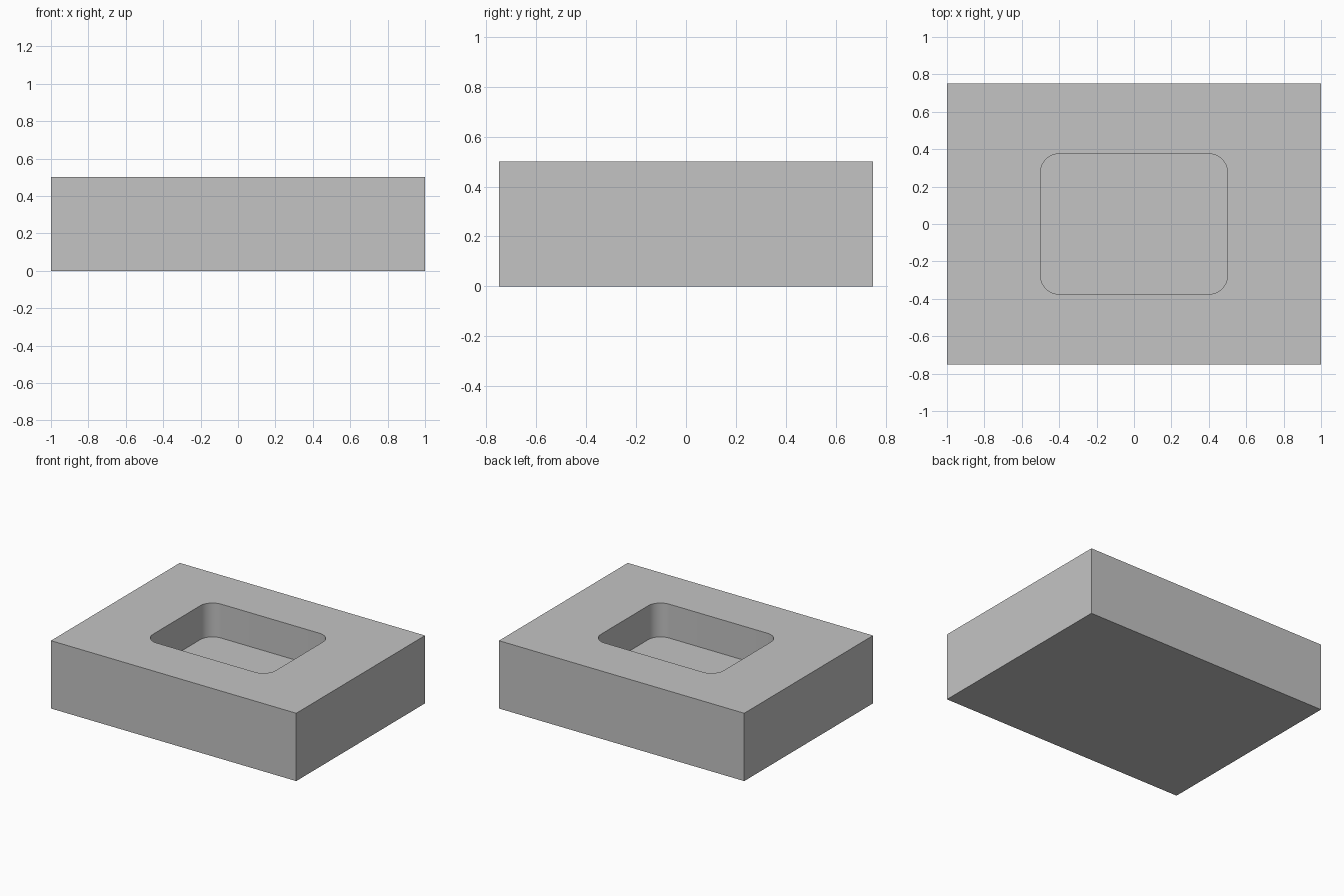
import bpy
import bmesh
from math import radians
from mathutils import Matrix, Vector

default = bpy.data.objects.get("Cube")
if default:
    bpy.data.objects.remove(default, do_unlink=True)

SIZE = Vector((2.0, 1.5, 0.5))
POCKET = Vector((1.0, 0.75, 0.25))
CORNER_RADIUS = 0.1

grey = bpy.data.materials.new("plain_grey")
grey.use_nodes = True
colour = (0.55, 0.55, 0.55, 1)
grey.diffuse_color = colour
grey.node_tree.nodes["Principled BSDF"].inputs["Base Color"].default_value = colour


def add_box(name, size, bottom, radius=0):
    """Box standing on z = bottom, with optional rounded vertical edges."""
    bm = bmesh.new()
    centre = Vector((0, 0, bottom + size.z / 2))
    bmesh.ops.create_cube(bm, size=1, matrix=Matrix.Translation(centre) @ Matrix.Diagonal(size).to_4x4())
    if radius:
        upright = [e for e in bm.edges if abs(e.verts[0].co.z - e.verts[1].co.z) > size.z / 2]
        bmesh.ops.bevel(bm, geom=upright, offset=radius, segments=12, profile=0.5, affect='EDGES')
    mesh = bpy.data.meshes.new(name)
    bm.to_mesh(mesh)
    bm.free()
    mesh.materials.append(grey)
    obj = bpy.data.objects.new(name, mesh)
    bpy.context.collection.objects.link(obj)
    return obj


# Solid block
block = add_box("pocketed_block", SIZE, 0)

# Rounded pocket sunk halfway into the top; the cutter rises past the top face
cutter_size = Vector((POCKET.x, POCKET.y, POCKET.z * 2))
cutter = add_box("pocket_cutter", cutter_size, SIZE.z - POCKET.z, CORNER_RADIUS)
cutter.hide_render = True
cut = block.modifiers.new("pocket", 'BOOLEAN')
cut.operation = 'DIFFERENCE'
cut.solver = 'EXACT'
cut.object = cutter

bpy.ops.object.select_all(action='DESELECT')
block.select_set(True)
bpy.context.view_layer.objects.active = block
bpy.ops.object.modifier_apply(modifier=cut.name)
bpy.data.objects.remove(cutter, do_unlink=True)

# Smooth pocket corners, crisp rims
bpy.ops.object.shade_smooth_by_angle(angle=radians(30))
